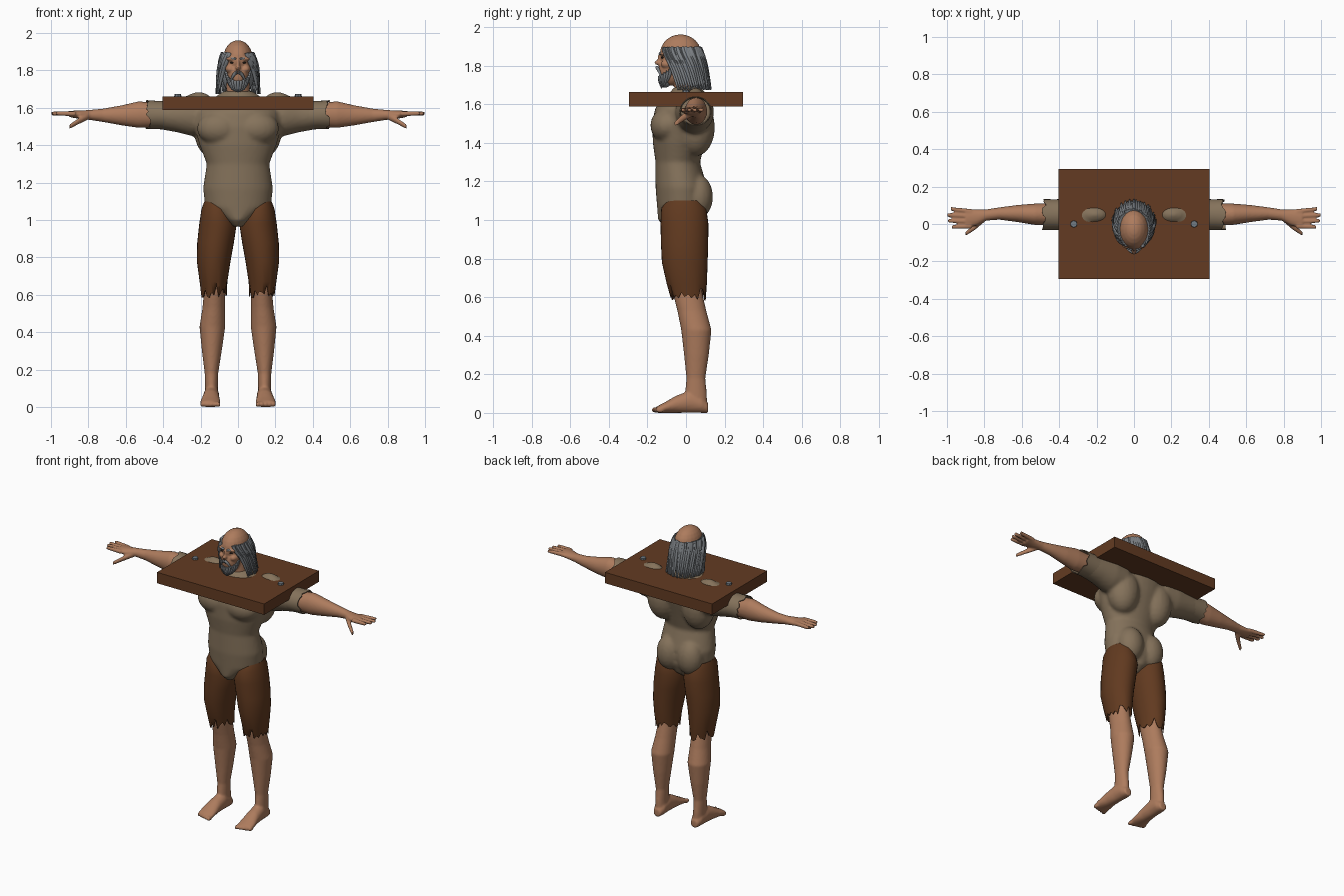
import bpy, bmesh, math, random
from mathutils import Matrix, Vector

random.seed(4)
if "Cube" in bpy.data.objects:
    bpy.data.objects.remove(bpy.data.objects["Cube"])


def material(name, rgb):
    m = bpy.data.materials.new(name)
    m.use_nodes = True
    m.diffuse_color = (*rgb, 1)
    m.node_tree.nodes["Principled BSDF"].inputs["Base Color"].default_value = (*rgb, 1)
    return m


SKIN = material("skin", (0.42, 0.2, 0.11))
SHIRT = material("shirt cloth", (0.235, 0.17, 0.105))
SHORTS = material("trouser cloth", (0.12, 0.042, 0.014))
WOOD = material("wood", (0.125, 0.044, 0.016))
HAIR = material("grey hair", (0.2, 0.215, 0.23))
IRON = material("iron", (0.17, 0.2, 0.23))
DARK = material("dark eye", (0.03, 0.02, 0.015))


def tube(bm, rows, axis, n=28, jag=0, cap=True):
    """Loft ellipses; a row is (centre, radius_u, radius_v)."""
    u, v = [i for i in range(3) if i != axis]
    rings = []
    for k, (c, ru, rv) in enumerate(rows):
        ring = []
        for i in range(n):
            a = math.tau * i / n
            p = Vector(c)
            p[u] += ru * math.cos(a)
            p[v] += rv * math.sin(a)
            if jag and k == len(rows) - 1:
                p[axis] += random.uniform(-jag, jag)
            ring.append(bm.verts.new(p))
        rings.append(ring)
    for a, b in zip(rings, rings[1:]):
        for i in range(n):
            j = (i + 1) % n
            bm.faces.new((a[i], a[j], b[j], b[i]))
    if cap:
        bm.faces.new(rings[0])
        bm.faces.new(rings[-1])


def upright(rows):
    """Rows given as z, centre x, half width, front y, back y."""
    return [((x, (f + b) / 2, z), r, (b - f) / 2) for z, x, r, f, b in rows]


def sideways(rows, s):
    """Rows given as x, centre y, half depth, centre z, half height."""
    return [((s * x, y, z), ry, rz) for x, y, ry, z, rz in rows]


def ball(bm, c, r):
    bmesh.ops.create_uvsphere(bm, u_segments=20, v_segments=12, radius=1,
                              matrix=Matrix.Translation(c) @ Matrix.Diagonal((*r, 1)))


def finish(bm, name, mat, voxel=0, thick=0, angle=180):
    bmesh.ops.recalc_face_normals(bm, faces=bm.faces)
    me = bpy.data.meshes.new(name)
    bm.to_mesh(me)
    bm.free()
    me.materials.append(mat)
    ob = bpy.data.objects.new(name, me)
    bpy.context.collection.objects.link(ob)
    if voxel:
        mod = ob.modifiers.new("blend", "REMESH")
        mod.mode, mod.voxel_size = "VOXEL", voxel
        mod = ob.modifiers.new("soften", "SMOOTH")
        mod.factor, mod.iterations = 0.5, 4
    if thick:
        ob.modifiers.new("cloth", "SOLIDIFY").thickness = thick
    bake(ob, angle)
    return ob


def bake(ob, angle=180):
    bpy.ops.object.select_all(action="DESELECT")
    ob.select_set(True)
    bpy.context.view_layer.objects.active = ob
    bpy.ops.object.convert(target="MESH")
    if angle:
        bpy.ops.object.shade_smooth_by_angle(angle=math.radians(angle))


def strands(name, paths, depth):
    cu = bpy.data.curves.new(name, "CURVE")
    cu.dimensions = "3D"
    cu.bevel_depth, cu.bevel_resolution, cu.use_fill_caps = depth, 1, True
    cu.resolution_u = 4
    for path in paths:
        sp = cu.splines.new("NURBS")
        sp.points.add(len(path) - 1)
        for i, (pt, p) in enumerate(zip(sp.points, path)):
            pt.co = (*p, 1)
            pt.radius = 0.35 if i == len(path) - 1 else 1
        sp.order_u, sp.use_endpoint_u = 3, True
    cu.materials.append(HAIR)
    ob = bpy.data.objects.new(name, cu)
    bpy.context.collection.objects.link(ob)
    bake(ob, 60)


# Shirt: torso, chest, back, seat, shoulders and upper arms blended together
bm = bmesh.new()
tube(bm, upright([(0.965, 0, 0.03, -0.11, 0.03), (1.0, 0, 0.07, -0.145, 0.08),
                  (1.07, 0, 0.175, -0.15, 0.11), (1.17, 0, 0.187, -0.158, 0.11),
                  (1.3, 0, 0.167, -0.158, 0.072), (1.4, 0, 0.205, -0.172, 0.1),
                  (1.5, 0, 0.235, -0.175, 0.13), (1.58, 0, 0.225, -0.16, 0.14),
                  (1.64, 0, 0.15, -0.1, 0.12), (1.69, 0, 0.075, -0.06, 0.07)]), 2, 36)
for s in (1, -1):
    ball(bm, (s * 0.1, -0.1, 1.49), (0.12, 0.085, 0.09))
    ball(bm, (s * 0.13, 0.05, 1.48), (0.105, 0.1, 0.15))
    ball(bm, (s * 0.078, 0.06, 1.12), (0.085, 0.08, 0.115))
    ball(bm, (s * 0.21, 0.05, 1.6), (0.09, 0.055, 0.085))
    tube(bm, sideways([(0.15, 0.04, 0.1, 1.55, 0.1), (0.25, 0.045, 0.1, 1.56, 0.11),
                       (0.33, 0.05, 0.088, 1.56, 0.09), (0.44, 0.05, 0.078, 1.56, 0.07)], s), 0)
finish(bm, "shirt", SHIRT, 0.011)

for s, side in ((1, "left"), (-1, "right")):
    # Ragged sleeve end
    bm = bmesh.new()
    tube(bm, sideways([(0.37, 0.05, 0.083, 1.56, 0.079), (0.43, 0.05, 0.082, 1.562, 0.075),
                       (0.48, 0.05, 0.083, 1.564, 0.077)], s), 0, jag=0.014, cap=False)
    finish(bm, side + "_sleeve", SHIRT, thick=0.005, angle=50)

    # Forearm and hand
    bm = bmesh.new()
    tube(bm, sideways([(0.4, 0.05, 0.06, 1.56, 0.062), (0.53, 0.052, 0.057, 1.564, 0.071),
                       (0.62, 0.056, 0.046, 1.56, 0.054), (0.72, 0.056, 0.033, 1.56, 0.036),
                       (0.79, 0.048, 0.03, 1.562, 0.027), (0.84, 0.035, 0.043, 1.563, 0.023),
                       (0.9, 0.028, 0.052, 1.567, 0.017)], s), 0)
    for i, tip in enumerate((0.98, 0.998, 0.995, 0.975)):
        y = 0.068 - 0.027 * i
        tube(bm, sideways([(0.87, y, 0.013, 1.568, 0.014), (0.94, y * 1.1, 0.012, 1.57, 0.013),
                           (tip, y * 1.2, 0.01, 1.57, 0.01)], s), 0, 12)
    tube(bm, sideways([(0.8, 0.03, 0.02, 1.555, 0.018), (0.85, -0.015, 0.017, 1.53, 0.017),
                       (0.9, -0.052, 0.012, 1.5, 0.013)], s), 0, 12)
    finish(bm, side + "_forearm", SKIN, 0.006)

    # Ragged trouser leg
    bm = bmesh.new()
    tube(bm, upright([(1.1, s * 0.12, 0.06, -0.1, 0.08), (1.06, s * 0.112, 0.083, -0.128, 0.105),
                      (0.98, s * 0.107, 0.1, -0.132, 0.116), (0.88, s * 0.12, 0.098, -0.13, 0.115),
                      (0.78, s * 0.13, 0.09, -0.125, 0.112), (0.67, s * 0.131, 0.074, -0.1, 0.108),
                      (0.615, s * 0.128, 0.068, -0.08, 0.102)]), 2, 32, jag=0.034, cap=False)
    finish(bm, side + "_trouser_leg", SHORTS, thick=0.005, angle=60)

    # Lower leg, foot and toes
    bm = bmesh.new()
    tube(bm, upright([(0.75, s * 0.13, 0.06, -0.06, 0.07), (0.62, s * 0.126, 0.056, -0.068, 0.085),
                      (0.53, s * 0.13, 0.06, -0.045, 0.105), (0.43, s * 0.137, 0.069, -0.025, 0.132),
                      (0.3, s * 0.14, 0.053, -0.01, 0.118), (0.18, s * 0.142, 0.036, 0.002, 0.1),
                      (0.1, s * 0.142, 0.034, -0.005, 0.108), (0.03, s * 0.14, 0.035, 0.0, 0.11)]), 2)
    foot = [(0.115, 0.14, 0.025, 0.05), (0.08, 0.14, 0.039, 0.09), (0.02, 0.142, 0.042, 0.115),
            (-0.05, 0.145, 0.046, 0.09), (-0.11, 0.148, 0.054, 0.055), (-0.15, 0.148, 0.054, 0.034)]
    tube(bm, [((s * x, y, h / 2), r, h / 2) for y, x, r, h in foot], 1)
    for i in range(5):
        ball(bm, (s * (0.106 + 0.021 * i), -0.158 + 0.006 * i, 0.015), (0.013, 0.022, 0.015))
    finish(bm, side + "_lower_leg", SKIN, 0.007)

# Head, neck, jaw, nose, cheeks and ears
bm = bmesh.new()
tube(bm, upright([(1.6, 0, 0.07, -0.06, 0.08), (1.7, 0, 0.062, -0.06, 0.065),
                  (1.82, 0, 0.06, -0.06, 0.06)]), 2)
ball(bm, (0, -0.028, 1.86), (0.08, 0.108, 0.102))
ball(bm, (0, -0.075, 1.775), (0.058, 0.066, 0.08))
ball(bm, (0, -0.14, 1.815), (0.014, 0.024, 0.014))
ball(bm, (0, -0.133, 1.835), (0.009, 0.016, 0.03))
for s in (1, -1):
    ball(bm, (s * 0.042, -0.09, 1.808), (0.026, 0.042, 0.024))
    ball(bm, (s * 0.033, -0.112, 1.862), (0.032, 0.022, 0.012))
    ball(bm, (s * 0.088, -0.025, 1.8), (0.014, 0.022, 0.034))
finish(bm, "head", SKIN, 0.006)

bm = bmesh.new()
for s in (1, -1):
    ball(bm, (s * 0.031, -0.121, 1.842), (0.012, 0.008, 0.005))
finish(bm, "eyes", DARK)

# Long hair hanging from a bald crown
bm = bmesh.new()
ball(bm, (0, 0.035, 1.78), (0.088, 0.075, 0.115))
finish(bm, "hair_mass", HAIR)
paths = []
for i in range(39):
    t = (i - 19) / 19
    path = []
    for spread, rx, ry, cy, z in ((2.55, 0.077, 0.1, -0.028, 1.893), (2.5, 0.09, 0.11, -0.025, 1.865),
                                  (2.15, 0.104, 0.112, -0.008, 1.79), (1.9, 0.114, 0.128, 0, 1.675)):
        a = t * spread
        r = 1 + random.uniform(-0.05, 0.05)
        path.append((r * rx * math.sin(a), cy + r * ry * math.cos(a), z))
    paths.append(path)
strands("hair_strands", paths, 0.012)

# Beard, moustache and eyebrows
bm = bmesh.new()
ball(bm, (0, -0.108, 1.722), (0.036, 0.034, 0.036))
finish(bm, "beard_mass", HAIR)
paths = []
for i in range(13):
    t = (i - 6) / 6
    a = t * 1.5
    x, y = 0.06 * math.sin(a), -0.075 - 0.062 * math.cos(a)
    paths.append([(x, y, 1.745 + 0.04 * t * t), (x * 0.95, y - 0.003, 1.72 + 0.02 * t * t),
                  (x * 0.55, -0.11 - 0.015 * math.cos(a), 1.682 + 0.02 * abs(t))])
strands("beard_strands", paths, 0.01)
strands("moustache", [[(s * 0.004, -0.15, 1.79), (s * 0.025, -0.145, 1.785), (s * 0.042, -0.125, 1.735)]
                      for s in (1, -1)], 0.01)
strands("eyebrows", [[(s * 0.012, -0.136, 1.86), (s * 0.035, -0.132, 1.872), (s * 0.062, -0.105, 1.855)]
                     for s in (1, -1)], 0.007)

# Wooden yoke board with bolts
bm = bmesh.new()
bmesh.ops.create_cube(bm, size=1, matrix=Matrix.Translation((0, 0, 1.625))
                      @ Matrix.Diagonal((0.806, 0.59, 0.074, 1)))
finish(bm, "yoke_board", WOOD, angle=30)
for s, side in ((1, "left"), (-1, "right")):
    bm = bmesh.new()
    bmesh.ops.create_cone(bm, cap_ends=True, segments=8, radius1=0.022, radius2=0.018, depth=0.04,
                          matrix=Matrix.Translation((s * 0.322, 0, 1.653)))
    finish(bm, side + "_bolt", IRON, angle=30)
